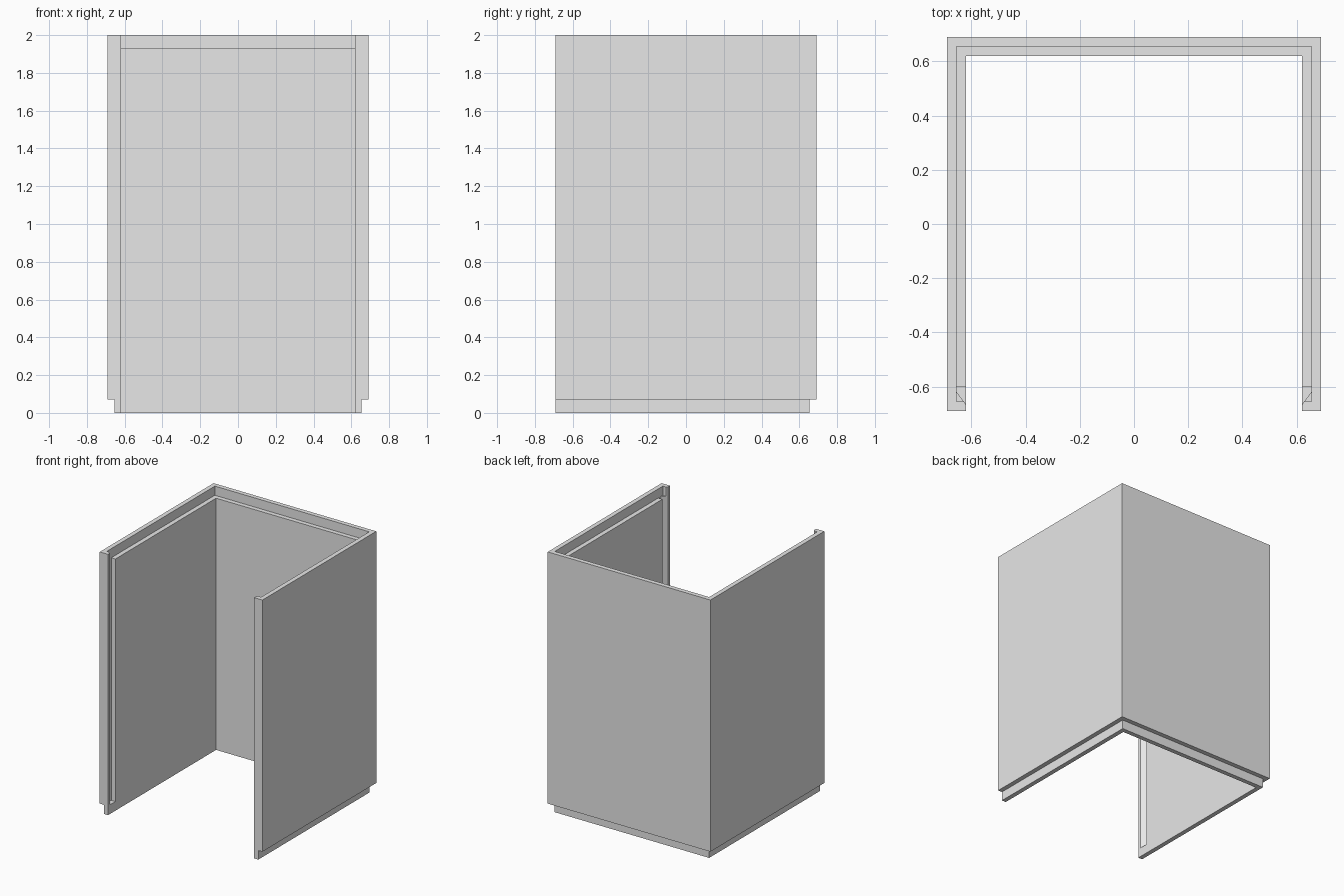
import bpy
import bmesh

if "Cube" in bpy.data.objects:
    bpy.data.objects.remove(bpy.data.objects["Cube"], do_unlink=True)

OUT, MID, INN = 0.69, 0.655, 0.62     # wall faces: outer, lip line, inner
HEIGHT, STEP = 2.0, 0.07              # overall height, lip height


def prism(name, outline, z0, z1):
    """Extrude an xy outline between two heights."""
    bm = bmesh.new()
    base = bm.faces.new([bm.verts.new((x, y, z0)) for x, y in outline])
    top = bmesh.ops.extrude_face_region(bm, geom=[base])["geom"]
    for v in top:
        if isinstance(v, bmesh.types.BMVert):
            v.co.z = z1
    bmesh.ops.recalc_face_normals(bm, faces=bm.faces)
    mesh = bpy.data.meshes.new(name)
    bm.to_mesh(mesh)
    bm.free()
    obj = bpy.data.objects.new(name, mesh)
    bpy.context.collection.objects.link(obj)
    return obj


def u_shape(outer, inner, front):
    """U outline, open towards the front."""
    return [(-outer, front), (-inner, front), (-inner, inner), (inner, inner),
            (inner, front), (outer, front), (outer, outer), (-outer, outer)]


def cut(target, cutter):
    mod = target.modifiers.new("cut", "BOOLEAN")
    mod.operation = "DIFFERENCE"
    mod.solver = "EXACT"
    mod.object = cutter
    bpy.context.view_layer.objects.active = target
    bpy.ops.object.modifier_apply(modifier=mod.name)
    bpy.data.objects.remove(cutter, do_unlink=True)


# Three-sided wall shell
shell = prism("wall_shell", u_shape(OUT, INN, -OUT), 0, HEIGHT)

# Outer rabbet round the foot
cut(shell, prism("foot_cutter", u_shape(0.8, MID, -0.8), -0.1, STEP))

# Inner rabbet round the top, stopping short of the front ends
cut(shell, prism("top_cutter", u_shape(MID, 0.5, -MID), HEIGHT - STEP, HEIGHT + 0.1))

# Slanted panel grooves inside the front ends
for side in (-1, 1):
    groove = [(0.61, -0.60), (MID, -0.60), (MID, -0.62), (INN, -0.667), (0.61, -0.667)]
    cut(shell, prism("groove_cutter", [(side * x, y) for x, y in groove], STEP, HEIGHT + 0.1))

# Plain grey finish
grey = bpy.data.materials.new("plain_grey")
grey.use_nodes = True
colour = (0.8, 0.8, 0.8, 1)
grey.diffuse_color = colour
grey.node_tree.nodes["Principled BSDF"].inputs["Base Color"].default_value = colour
shell.data.materials.clear()
shell.data.materials.append(grey)
